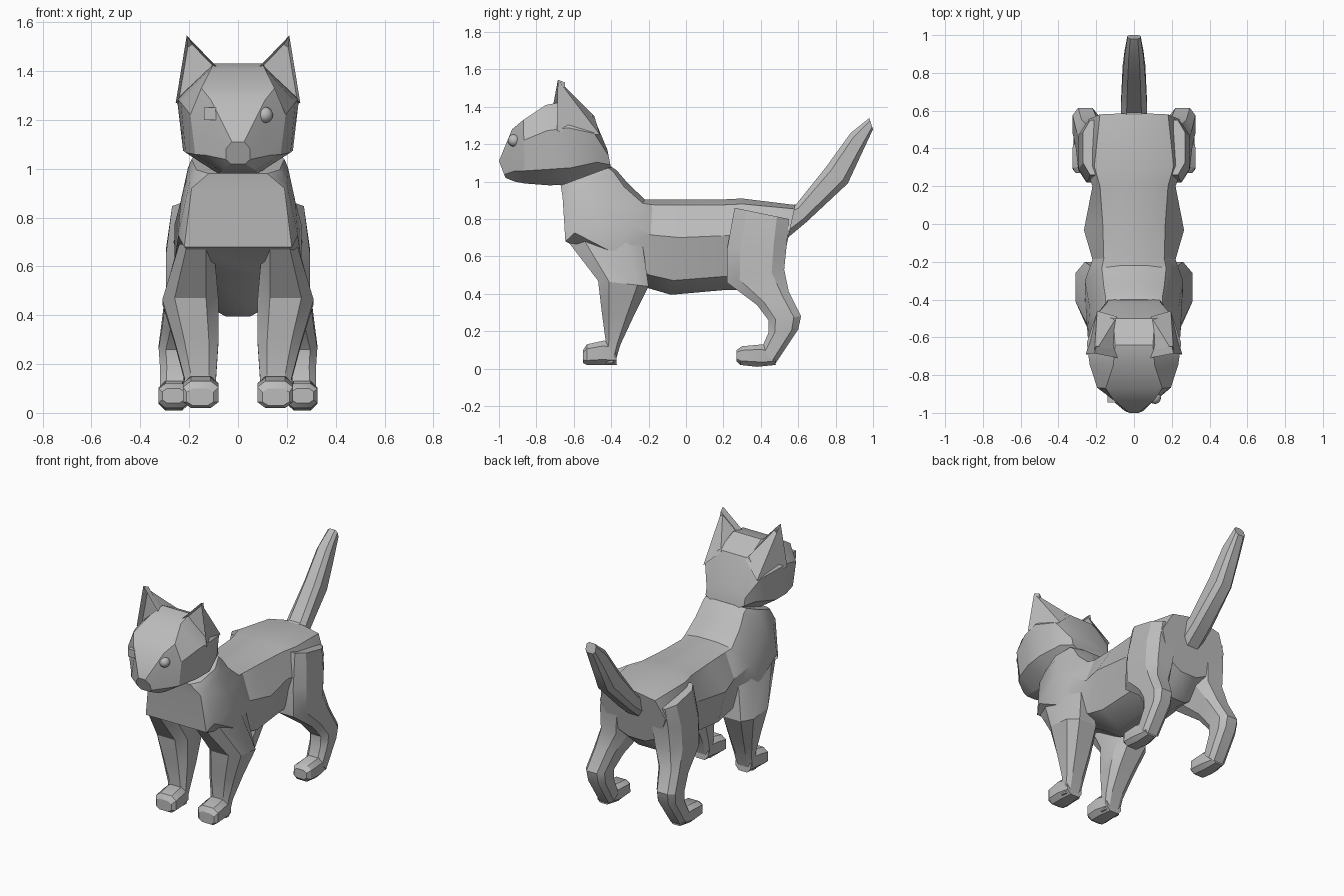
import bpy
import bmesh
from math import radians
from mathutils import Vector

if "Cube" in bpy.data.objects:
    bpy.data.objects.remove(bpy.data.objects["Cube"])

fur = bpy.data.materials.new("plain grey")
fur.use_nodes = True
GREY = (0.5, 0.5, 0.5, 1)
fur.diffuse_color = GREY
fur.node_tree.nodes["Principled BSDF"].inputs["Base Color"].default_value = GREY
parts = []


def finish(name, bm):
    bmesh.ops.recalc_face_normals(bm, faces=bm.faces)
    mesh = bpy.data.meshes.new(name)
    bm.to_mesh(mesh)
    bm.free()
    mesh.materials.append(fur)
    obj = bpy.data.objects.new(name, mesh)
    bpy.context.collection.objects.link(obj)
    parts.append(obj)
    return obj


def loft(name, rings):
    """Skin a row of equal-sized point rings and cap both ends."""
    bm = bmesh.new()
    loops = [[bm.verts.new(p) for p in ring] for ring in rings]
    for a, b in zip(loops, loops[1:]):
        for i in range(len(a)):
            j = (i + 1) % len(a)
            bm.faces.new((a[i], a[j], b[j], b[i]))
    bm.faces.new(loops[0])
    bm.faces.new(loops[-1])
    return finish(name, bm)


def trunk_ring(levels, yb, zb, yt, zt, *widths):
    """Symmetric slanted section, one half width per level from the bottom."""
    low, high = Vector((0, yb, zb)), Vector((0, yt, zt))
    side = [low.lerp(high, t) + Vector((w, 0, 0))
            for t, w in zip((0, *levels, 1), widths)]
    return side + [Vector((-p.x, p.y, p.z)) for p in reversed(side)]


def limb_ring(ya, za, yb, zb, x0, x1, sx=1):
    """Chamfered slanted section between two side-view points."""
    a, b = Vector((0, ya, za)), Vector((0, yb, zb))
    c = .22
    section = ((c, 0), (1 - c, 0), (1, c), (1, 1 - c),
               (1 - c, 1), (c, 1), (0, 1 - c), (0, c))
    return [a.lerp(b, v) + Vector((sx * (x0 + (x1 - x0) * u), 0, 0))
            for u, v in section]


# Neck, chest, belly and rump
loft("body", [trunk_ring((.15, .6, .94), *r) for r in (
    (-.67, .98, -.4, 1.08, .12, .17, .19, .15, .07),
    (-.66, .92, -.37, 1.06, .19, .2, .205, .15, .07),
    (-.645, .68, -.31, .99, .22, .245, .235, .16, .07),
    (-.42, .57, -.22, .905, .12, .26, .26, .17, .07),
    (-.2, .43, -.18, .905, .06, .19, .22, .16, .07),
    (-.08, .395, 0, .905, .05, .19, .265, .165, .07),
    (.2, .42, .2, .905, .06, .18, .22, .18, .08),
    (.38, .42, .3, .91, .08, .19, .27, .21, .1),
    (.51, .53, .585, .875, .06, .17, .24, .18, .07))])

# Head from muzzle to nape
loft("head", [trunk_ring((.2, .68), *r) for r in (
    (-.965, 1.02, -1, 1.11, .03, .05, .05, .025),
    (-.915, 1, -.93, 1.28, .06, .135, .11, .11),
    (-.86, .99, -.87, 1.33, .07, .175, .195, .15),
    (-.73, .98, -.75, 1.41, .08, .215, .235, .11),
    (-.61, .985, -.64, 1.43, .09, .225, .25, .1),
    (-.47, 1.04, -.5, 1.36, .1, .18, .205, .11),
    (-.4, 1.07, -.42, 1.17, .1, .14, .14, .1))])

# Tail
loft("tail", [limb_ring(*r) for r in (
    (.52, .68, .52, .86, -.07, .07),
    (.64, .78, .59, .88, -.07, .07),
    (.865, .99, .75, 1.08, -.06, .06),
    (.93, 1.13, .88, 1.26, -.05, .05),
    (1, 1.28, .98, 1.34, -.035, .035))])


def ear(name, sx):
    """Pointed ear with a hollowed front, its back running into the skull."""
    bm = bmesh.new()
    tip, inner, outer, back, crown = [
        bm.verts.new((sx * x, y, z)) for x, y, z in (
            (.21, -.685, 1.545), (.08, -.71, 1.41), (.255, -.69, 1.27),
            (.195, -.46, 1.25), (.09, -.49, 1.35))]
    front = bm.faces.new((tip, inner, outer))
    for f in ((tip, outer, back), (tip, back, crown), (tip, crown, inner),
              (inner, crown, back, outer)):
        bm.faces.new(f)
    bmesh.ops.recalc_face_normals(bm, faces=bm.faces)
    bmesh.ops.inset_individual(bm, faces=[front], thickness=.014, depth=-.04)
    finish(name, bm)


FRONT_LEG = (
    (-.635, .685, -.24, .72, .1, .24),
    (-.47, .47, -.2, .44, .08, .31),
    (-.45, .3, -.28, .28, .08, .26),
    (-.43, .15, -.35, .13, .09, .22),
    (-.44, .03, -.38, .03, .1, .21))
FRONT_PAW = (
    (-.37, .02, -.38, .14, .1, .21),
    (-.46, .02, -.44, .15, .08, .225),
    (-.53, .02, -.53, .13, .08, .225),
    (-.55, .03, -.55, .1, .1, .21))
HIND_LEG = (
    (.26, .86, .55, .8, .1, .27),
    (.22, .64, .54, .68, .08, .295),
    (.22, .46, .525, .53, .1, .295),
    (.38, .34, .55, .41, .16, .31),
    (.44, .26, .615, .28, .19, .325),
    (.44, .19, .6, .21, .19, .32),
    (.4, .1, .48, .03, .2, .32))
HIND_PAW = (
    (.48, .02, .47, .1, .22, .31),
    (.38, .01, .41, .13, .2, .325),
    (.29, .02, .3, .12, .2, .325),
    (.27, .04, .27, .1, .22, .31))

for side, sx in (("left", 1), ("right", -1)):
    for part, rings in (("front_leg", FRONT_LEG), ("front_paw", FRONT_PAW),
                        ("hind_leg", HIND_LEG), ("hind_paw", HIND_PAW)):
        loft(f"{side}_{part}", [limb_ring(*r, sx) for r in rings])
    ear(f"{side}_ear", sx)

# Round left eye and blocky right eye
bm = bmesh.new()
bmesh.ops.create_uvsphere(bm, u_segments=12, v_segments=8, radius=.033)
finish("left_eye", bm).location = (.11, -.92, 1.22)
bm = bmesh.new()
bmesh.ops.create_cube(bm, size=.05)
finish("right_eye", bm).location = (-.115, -.92, 1.225)

# Soft facets with sharp edges kept
for obj in bpy.context.selected_objects:
    obj.select_set(False)
for obj in parts:
    obj.select_set(True)
bpy.context.view_layer.objects.active = parts[0]
bpy.ops.object.shade_smooth_by_angle(angle=radians(30))
